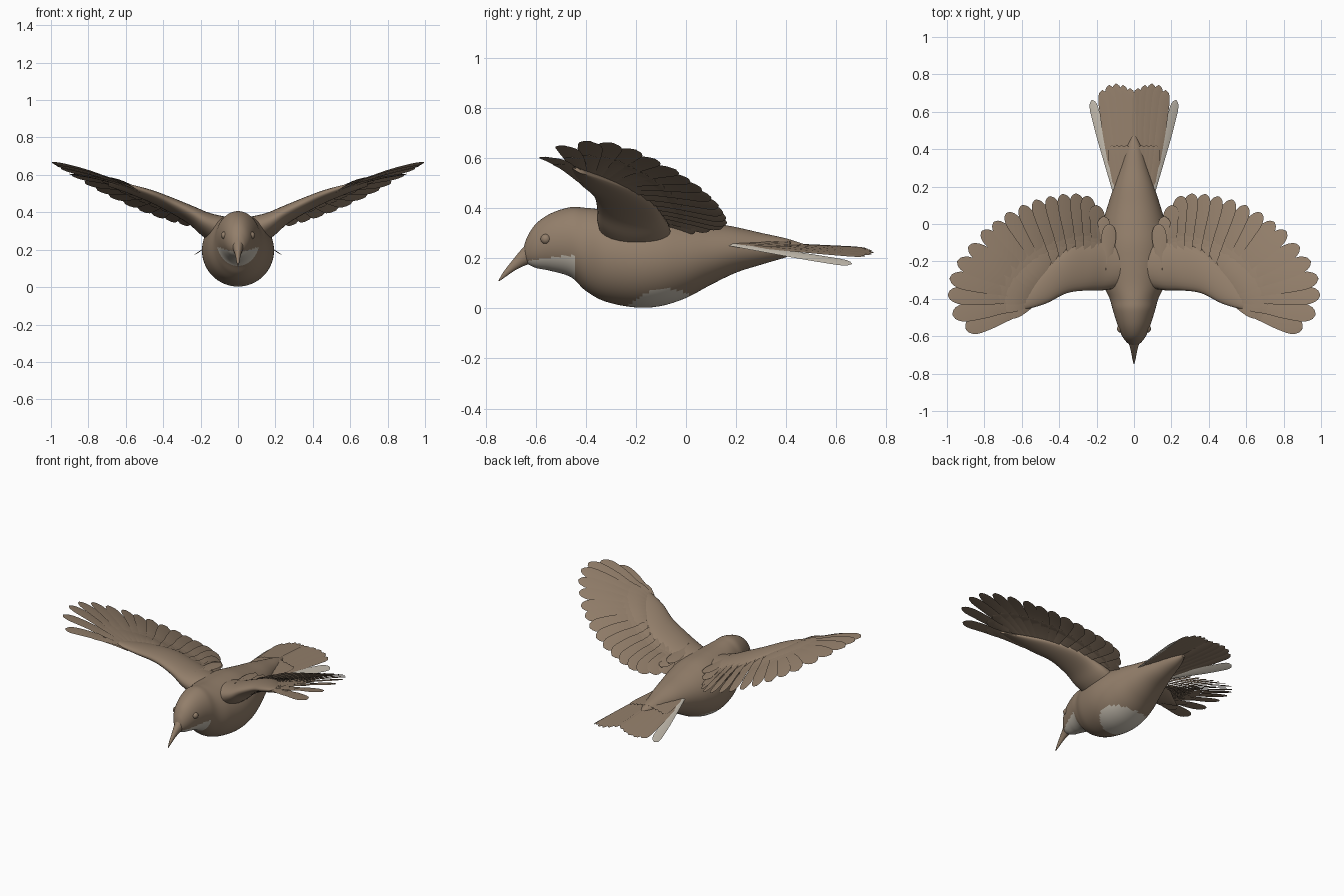
import bpy, bmesh, math
from mathutils import Vector

cube = bpy.data.objects.get("Cube")
if cube:
    bpy.data.objects.remove(cube, do_unlink=True)


def material(name, rgb):
    m = bpy.data.materials.new(name)
    m.use_nodes = True
    m.diffuse_color = (*rgb, 1)
    bsdf = m.node_tree.nodes["Principled BSDF"]
    bsdf.inputs["Base Color"].default_value = (*rgb, 1)
    bsdf.inputs["Roughness"].default_value = 0.8
    return m


BROWN = material("warm brown", (0.29, 0.21, 0.145))
WHITE = material("off white", (0.58, 0.53, 0.45))


def finish(name, bm, mats, mirror=False, angle=50):
    bmesh.ops.recalc_face_normals(bm, faces=bm.faces)
    mesh = bpy.data.meshes.new(name)
    bm.to_mesh(mesh)
    bm.free()
    for m in mats:
        mesh.materials.append(m)
    ob = bpy.data.objects.new(name, mesh)
    bpy.context.collection.objects.link(ob)
    bpy.ops.object.select_all(action='DESELECT')
    ob.select_set(True)
    bpy.context.view_layer.objects.active = ob
    bpy.ops.object.shade_smooth_by_angle(angle=math.radians(angle))
    if mirror:
        ob.modifiers.new("mirror", 'MIRROR')
    return ob


def loft(bm, rings):
    """Skin a list of point rings and cap both ends."""
    loops = [[bm.verts.new(p) for p in ring] for ring in rings]
    for a, b in zip(loops, loops[1:]):
        n = len(a)
        for i in range(n):
            j = (i + 1) % n
            bm.faces.new((a[i], a[j], b[j], b[i]))
    bm.faces.new(loops[0])
    bm.faces.new(loops[-1])


def ellipse(center, u, v, n):
    c, u, v = Vector(center), Vector(u), Vector(v)
    return [c + u * math.cos(2 * math.pi * i / n) + v * math.sin(2 * math.pi * i / n)
            for i in range(n)]


def spline(stations, steps):
    """Catmull-Rom interpolation through stations of any dimension."""
    p = [stations[0]] + list(stations) + [stations[-1]]
    out = []
    for k in range(1, len(p) - 2):
        for s in range(steps):
            t = s / steps
            out.append([b + 0.5 * t * (c - a + t * (2 * a - 5 * b + 4 * c - d
                        + t * (3 * (b - c) + d - a)))
                        for a, b, c, d in zip(p[k - 1], p[k], p[k + 1], p[k + 2])])
    return out + [list(stations[-1])]


def feather(bm, root, tip, half, up, tilt=0.2, bow=0.0, thick=0.005, round_at=0.84):
    """A thin blade with a raised shaft, rounded at its tip."""
    root, tip, up = Vector(root), Vector(tip), Vector(up).normalized()
    side = (tip - root).cross(up).normalized()
    normal = side.cross(tip - root).normalized()
    side = (side + normal * tilt).normalized()
    rings = []
    for t in (0, .15, .3, .45, .6, .72, .84, .9, .95, .98, 1):
        w = half * (0.4 + 0.6 * min(1, t / 0.65))
        if t > round_at:
            w *= math.sqrt(max(0.01, 1 - ((t - round_at) / (1 - round_at)) ** 2))
        c = root.lerp(tip, t) + normal * bow * math.sin(math.pi * t)
        h = thick * (1.1 - 0.7 * t)
        rings.append([c + side * w, c + normal * h, c - side * w, c - normal * h])
    loft(bm, rings)


# Body and head: y, top, bottom, half width
body_stations = [
    (-.648, .245, .195, .012), (-.635, .285, .18, .036), (-.60, .338, .162, .063),
    (-.54, .38, .15, .088), (-.46, .405, .125, .113), (-.40, .402, .07, .13),
    (-.32, .395, .027, .165), (-.20, .392, .004, .19), (-.10, .385, .010, .19),
    (0, .365, .042, .17), (.10, .343, .095, .14), (.20, .325, .143, .108),
    (.30, .302, .175, .075), (.40, .28, .205, .045), (.47, .258, .235, .012)]
bm = bmesh.new()
loft(bm, [ellipse((0, y, (top + low) / 2), (w, 0, 0), (0, 0, (top - low) / 2), 72)
          for y, top, low, w in spline(body_stations, 8)])
# Pale throat and belly patches
for f in bm.faces:
    c = f.calc_center_median()
    throat = -.635 < c.y < -.445 and c.z < .19 + .13 * (c.y + .635)
    belly = -.3 < c.y < .1 and c.z < .075 - 3 * (c.y + .12) ** 2 + .25 * (c.y + .12)
    f.material_index = 1 if throat or belly else 0
finish("body", bm, [BROWN, WHITE])

# Down-curved beak: y, z, radius
bm = bmesh.new()
beak = [(-.61, .222, .045), (-.65, .2, .03), (-.69, .169, .018),
        (-.725, .136, .010), (-.748, .11, .002)]
loft(bm, [ellipse((0, y, z), (r * .8, 0, 0), (0, -r * .6, r * .8), 16)
          for y, z, r in spline(beak, 4)])
finish("beak", bm, [BROWN])

# Eyes
bm = bmesh.new()
bmesh.ops.create_uvsphere(bm, u_segments=20, v_segments=12, radius=.021)
bmesh.ops.translate(bm, verts=bm.verts, vec=(.07, -.56, .277))
finish("eyes", bm, [BROWN], mirror=True)

# Wing arms: x, centre y, z, half chord, half thickness
arm = [(.07, -.20, .29, .14, .08), (.17, -.21, .335, .145, .058),
       (.25, -.225, .385, .13, .043), (.36, -.25, .44, .12, .034),
       (.47, -.32, .488, .105, .027), (.58, -.385, .525, .07, .019),
       (.69, -.435, .555, .025, .008)]
bm = bmesh.new()
loft(bm, [ellipse((x, y, z), (0, chord, -.015), (-.4 * t, 0, t), 28)
          for x, y, z, chord, t in spline(arm, 5)])
finish("wing_arms", bm, [BROWN], mirror=True)

# Wing feathers: tips run from the leading primary to the innermost secondary
tips = [(.90, -.56), (.97, -.485), (.995, -.38), (.985, -.29), (.945, -.20),
        (.885, -.12), (.815, -.04), (.75, .01), (.68, .06), (.60, .10),
        (.525, .13), (.45, .148), (.38, .16), (.31, .163), (.25, .15),
        (.20, .10), (.165, .04)]
WING_UP = (-.45, 0, 1)
hand = Vector((.53, -.415, .505)), Vector((.43, -.33, .47))
forearm = Vector((.42, -.32, .465)), Vector((.17, -.21, .355))
PRIMARIES = 9
flight, coverts = bmesh.new(), bmesh.new()
for i, (x, y) in enumerate(tips):
    if i < PRIMARIES:
        root = hand[0].lerp(hand[1], i / (PRIMARIES - 1))
    else:
        root = forearm[0].lerp(forearm[1], (i - PRIMARIES) / (len(tips) - PRIMARIES - 1))
    tip = Vector((x, y, .30 + .37 * x ** 1.85))
    feather(flight, root, tip, .05, WING_UP, bow=.018)
    # Two shorter rows overlap the bases of the flight feathers
    for reach, lift in ((.62, .010), (.42, .018)):
        end = root.lerp(tip, reach) + Vector((-.4, 0, 1)) * lift
        feather(coverts, root, end, .042, WING_UP, tilt=.15, bow=.015)
finish("flight_feathers", flight, [BROWN], mirror=True)
finish("wing_coverts", coverts, [BROWN], mirror=True)

# Shoulder feathers lying beside the back
bm = bmesh.new()
feather(bm, (.15, -.25, .385), (.13, 0, .365), .04, (.1, 0, 1), thick=.012, round_at=.72)
feather(bm, (.17, -.22, .375), (.16, .04, .345), .04, (.1, 0, 1), thick=.01, round_at=.72)
finish("shoulder_feathers", bm, [BROWN], mirror=True)

# Fanned tail, with a pale feather on each outer edge
bm = bmesh.new()
for i, y in enumerate((.725, .742, .75, .742, .715)):
    feather(bm, (.012 + .02 * i, .12, .268 - .002 * i), (.022 + .037 * i, y, .238 - .007 * i),
            .03, (0, 0, 1), tilt=-.25, round_at=.9)
    feather(bm, (.01 + .018 * i, .1, .28 - .004 * i), (.015 + .026 * i, .42, .272 - .006 * i),
            .026, (0, 0, 1), tilt=-.2)
finish("tail_feathers", bm, [BROWN], mirror=True)

bm = bmesh.new()
feather(bm, (.095, .14, .262), (.225, .662, .178), .027, (.1, 0, 1), tilt=-.4, round_at=.9)
finish("outer_tail_feathers", bm, [WHITE], mirror=True)
